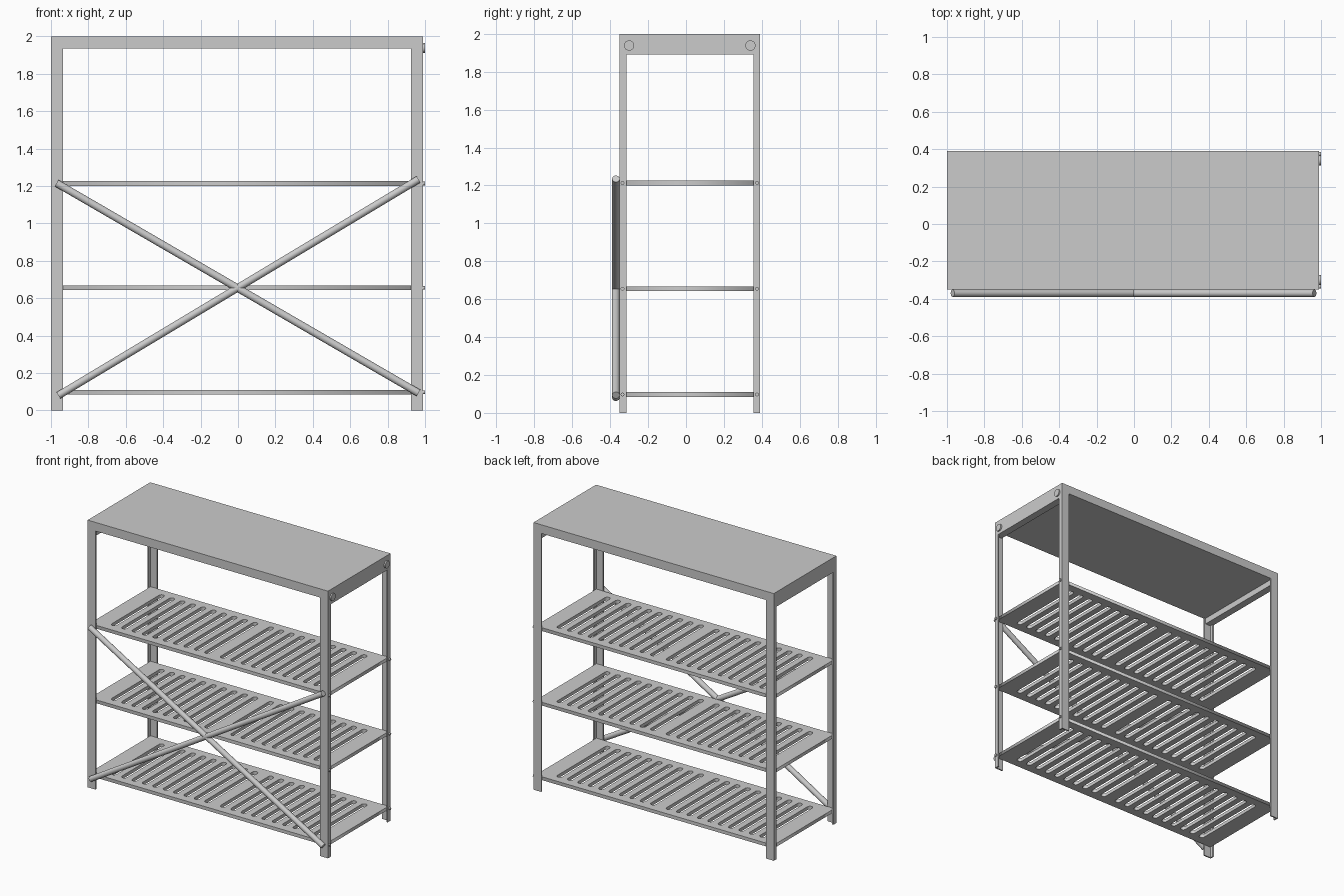
import bpy, bmesh, math
from mathutils import Vector

if "Cube" in bpy.data.objects:
    bpy.data.objects.remove(bpy.data.objects["Cube"])

X0, X1 = -1.0, 0.99      # body extents
Y0, Y1 = -0.35, 0.39
W, D, T = 0.065, 0.035, 0.01   # angle-iron leg: face width, flange depth, sheet thickness


def new_object(name, bm):
    bmesh.ops.recalc_face_normals(bm, faces=bm.faces)
    me = bpy.data.meshes.new(name)
    bm.to_mesh(me)
    bm.free()
    ob = bpy.data.objects.new(name, me)
    bpy.context.collection.objects.link(ob)
    return ob


def box(name, x0, x1, y0, y1, z0, z1):
    bm = bmesh.new()
    bmesh.ops.create_cube(bm, size=1)
    for v in bm.verts:
        v.co = Vector(((x0 + x1) / 2 + v.co.x * (x1 - x0),
                       (y0 + y1) / 2 + v.co.y * (y1 - y0),
                       (z0 + z1) / 2 + v.co.z * (z1 - z0)))
    return new_object(name, bm)


def rod(name, a, b, r, sides=24):
    a, b = Vector(a), Vector(b)
    bm = bmesh.new()
    bmesh.ops.create_cone(bm, cap_ends=True, segments=sides, radius1=r, radius2=r,
                          depth=(b - a).length)
    ob = new_object(name, bm)
    ob.location = (a + b) / 2
    ob.rotation_euler = (b - a).to_track_quat('Z', 'Y').to_euler()
    for p in ob.data.polygons:
        p.use_smooth = len(p.vertices) == 4
    return ob


def angle_leg(name, cx, cy, sx, sy):
    # L-shaped profile, corner at (cx, cy), opening towards (sx, sy)
    prof = [(0, 0), (W, 0), (W, T), (T, T), (T, D), (0, D)]
    bm = bmesh.new()
    f = bm.faces.new([bm.verts.new((cx + sx * px, cy + sy * py, 0)) for px, py in prof])
    ext = bmesh.ops.extrude_face_region(bm, geom=[f])
    for v in ext['geom']:
        if isinstance(v, bmesh.types.BMVert):
            v.co.z = 1.94
    return new_object(name, bm)


def slotted_shelf(name, z, half):
    # filled 2D outline with rounded slots as holes
    cu = bpy.data.curves.new(name + "_outline", 'CURVE')
    cu.dimensions = '2D'
    cu.fill_mode = 'BOTH'
    cu.extrude = half

    def loop(pts):
        sp = cu.splines.new('POLY')
        sp.points.add(len(pts) - 1)
        for p, (px, py) in zip(sp.points, pts):
            p.co = (px, py, 0, 1)
        sp.use_cyclic_u = True

    a, b, c, d = X0 + T, X1 - T, Y0 + T, Y1 - T
    loop([(a, c), (b, c), (b, d), (a, d)])
    r, ya, yb = 0.02, -0.26, 0.30
    for side in (-1, 1):
        for i in range(10):
            x = (X0 + X1) / 2 + side * (0.065 + i * 0.086)
            arc = [math.pi * k / 6 for k in range(7)]
            loop([(x + r * math.cos(t), yb + r * math.sin(t)) for t in arc] +
                 [(x - r * math.cos(t), ya - r * math.sin(t)) for t in arc])
    tmp = bpy.data.objects.new(name + "_tmp", cu)
    bpy.context.collection.objects.link(tmp)
    me = bpy.data.meshes.new_from_object(
        tmp.evaluated_get(bpy.context.evaluated_depsgraph_get()))
    bpy.data.objects.remove(tmp)
    ob = bpy.data.objects.new(name, me)
    ob.location.z = z
    bpy.context.collection.objects.link(ob)


# top board and deeper end panels
box("top_board", X0, X1, Y0, Y1, 1.935, 2.0)
box("left_end_panel", X0, X0 + 0.055, Y0, Y1, 1.89, 1.96)
box("right_end_panel", X1 - 0.055, X1, Y0, Y1, 1.89, 1.96)

# four angle legs
for xn, cx, sx in (("left", X0, 1), ("right", X1, -1)):
    for yn, cy, sy in (("front", Y0, 1), ("back", Y1, -1)):
        angle_leg(f"{yn}_{xn}_leg", cx, cy, sx, sy)

# slotted shelves
shelf_z = (0.097, 0.655, 1.213)
for n, z in zip(("lower", "middle", "upper"), shelf_z):
    slotted_shelf(n + "_shelf", z, 0.0125)

# crossed front braces
rod("falling_brace", (-0.97, -0.37, 1.215), (0.965, -0.37, 0.093), 0.02)
rod("rising_brace", (-0.96, -0.37, 0.08), (0.965, -0.37, 1.235), 0.02)

# bolt heads on the right end
for yn, y_big, y_small in (("front", -0.30, -0.335), ("back", 0.34, 0.375)):
    rod(yn + "_top_bolt", (0.98, y_big, 1.938), (1.0, y_big, 1.938), 0.027)
    for i, z in enumerate(shelf_z):
        rod(f"{yn}_shelf_bolt_{i + 1}", (0.98, y_small, z), (1.0, y_small, z), 0.01, 12)
